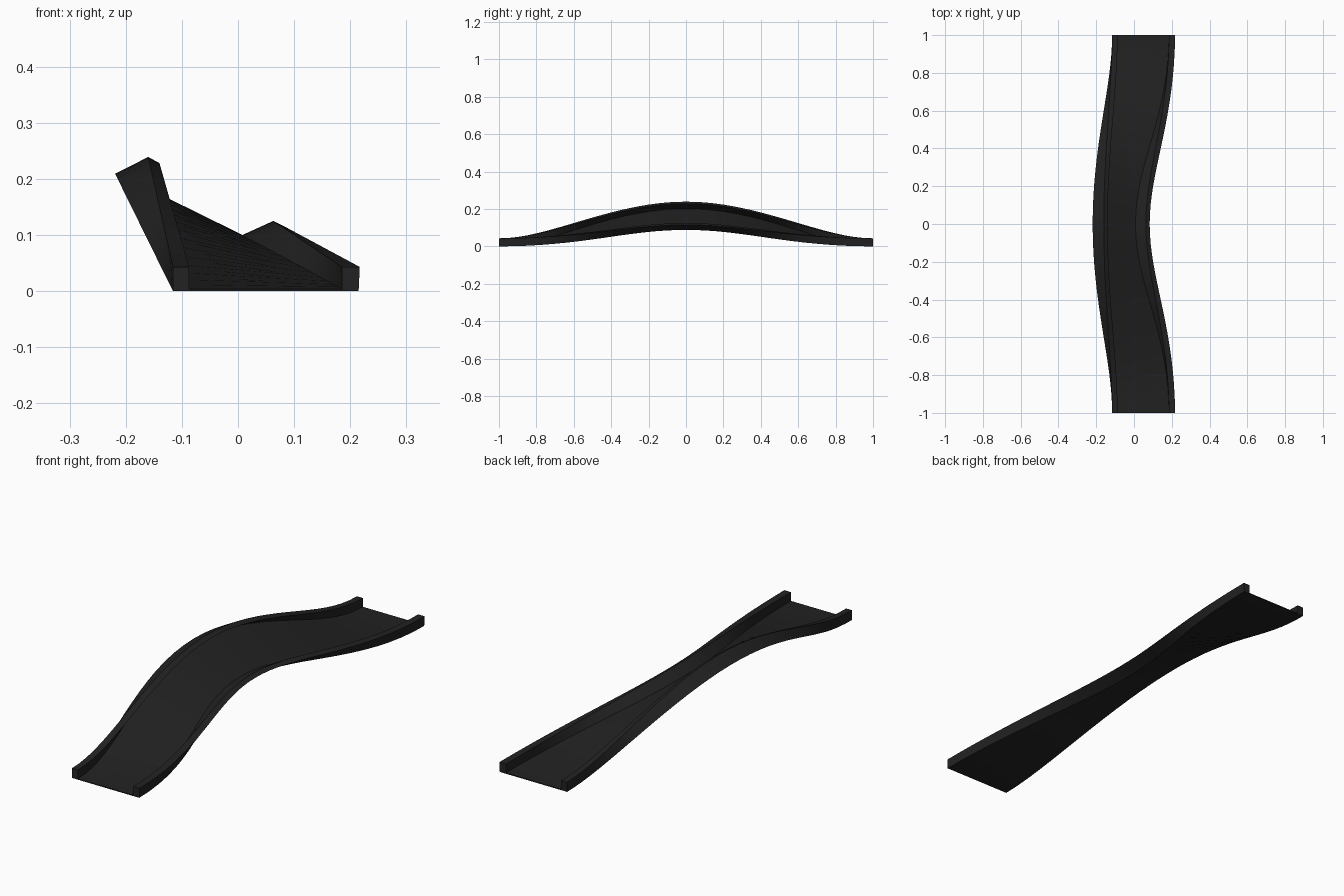
import bpy, bmesh, math

if "Cube" in bpy.data.objects:
    bpy.data.objects.remove(bpy.data.objects["Cube"])

STEPS = 32

# Half-open channel profile: flat at the ends, leaning over in the middle (x, z pairs)
END = [(-0.116, 0), (-0.116, 0.043), (-0.087, 0.043), (-0.087, 0.004),
       (0.185, 0.004), (0.185, 0.043), (0.217, 0.043), (0.215, 0)]
MIDDLE = [(-0.219, 0.209), (-0.160, 0.239), (-0.140, 0.228), (-0.197, 0.201),
          (0.008, 0.100), (0.063, 0.125), (0.083, 0.115), (0.028, 0.088)]


def section(t):
    """Blend the two profiles and swing the section square to the bend."""
    w = (1 + math.cos(math.pi * t)) / 2
    pts = []
    for (ex, ez), (mx, mz) in zip(END, MIDDLE):
        x = ex + (mx - ex) * w
        z = ez + (mz - ez) * w
        offset = x - (0.05 - 0.13 * w)
        pts.append((x, t - 0.36 * offset * math.sin(math.pi * t), z))
    return pts


# Banked track with raised curbs on both sides
bm = bmesh.new()
rings = [[bm.verts.new(p) for p in section(-1 + 2 * i / STEPS)] for i in range(STEPS + 1)]
n = len(END)
for a, b in zip(rings, rings[1:]):
    for j in range(n):
        k = (j + 1) % n
        bm.faces.new((a[j], a[k], b[k], b[j]))

# End caps: left curb, floor edge, right curb
for ring in (rings[0], rings[-1]):
    for ids in ((0, 1, 2, 3), (0, 3, 4, 7), (4, 5, 6, 7)):
        bm.faces.new([ring[i] for i in ids])
bmesh.ops.recalc_face_normals(bm, faces=bm.faces)

mesh = bpy.data.meshes.new("banked_track")
bm.to_mesh(mesh)
bm.free()
track = bpy.data.objects.new("banked_track", mesh)
bpy.context.collection.objects.link(track)

# Dark surface
mat = bpy.data.materials.new("dark_asphalt")
mat.diffuse_color = (0.016, 0.016, 0.016, 1)
mat.use_nodes = True
mat.node_tree.nodes["Principled BSDF"].inputs["Base Color"].default_value = mat.diffuse_color
mesh.materials.append(mat)

bpy.context.view_layer.objects.active = track
track.select_set(True)
bpy.ops.object.shade_smooth_by_angle(angle=math.radians(30))
